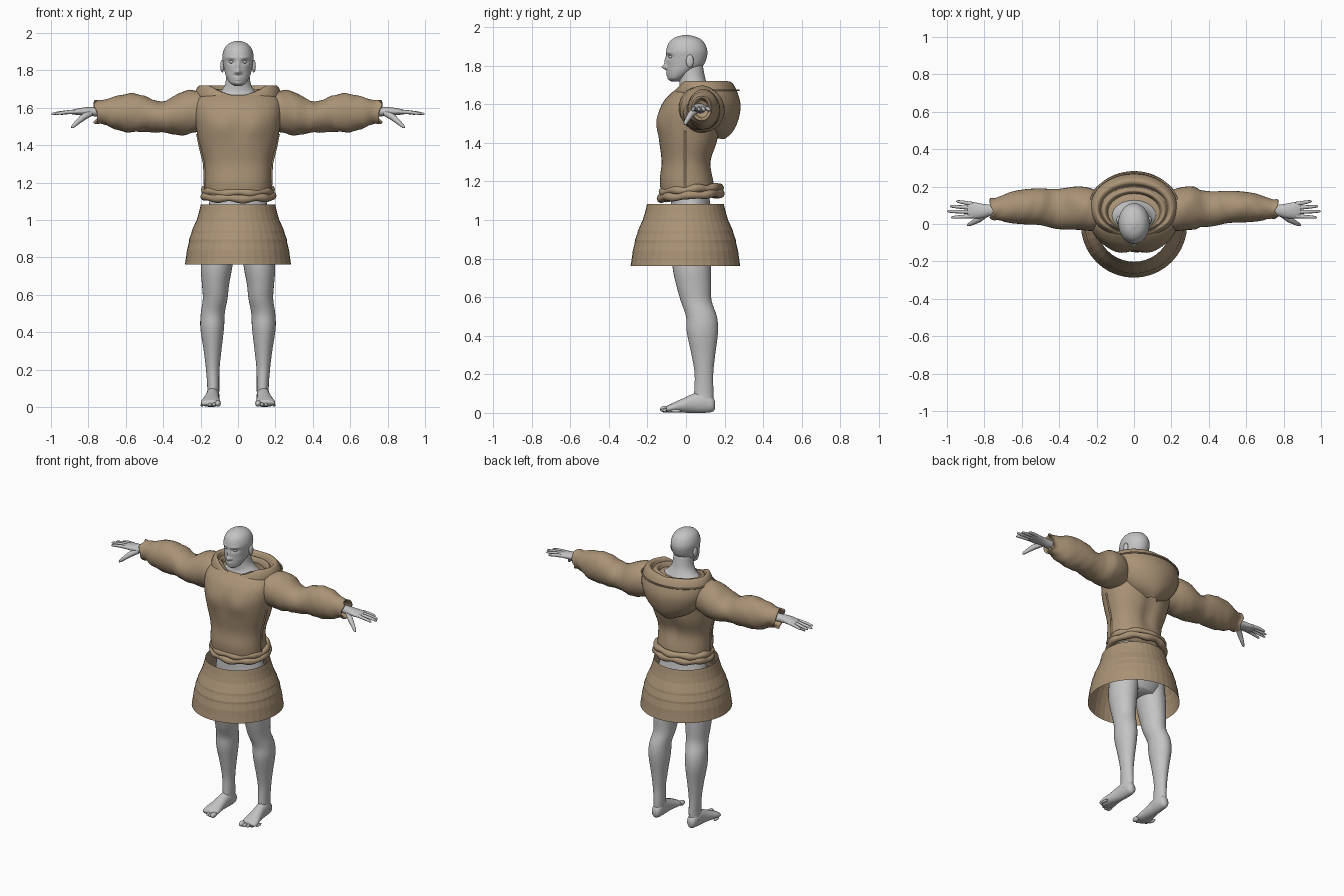
import bpy, bmesh, math
from mathutils import Vector

if "Cube" in bpy.data.objects:
    bpy.data.objects.remove(bpy.data.objects["Cube"])


def material(name, colour):
    mat = bpy.data.materials.new(name)
    mat.use_nodes = True
    mat.diffuse_color = (*colour, 1)
    mat.node_tree.nodes["Principled BSDF"].inputs["Base Color"].default_value = (*colour, 1)
    return mat


SKIN = material("pale grey skin", (0.55, 0.55, 0.55))
CLOTH = material("tan cloth", (0.40, 0.29, 0.18))


def finish(name, bm, mat, smooth=True):
    """Turn a bmesh into a named, shaded object."""
    bmesh.ops.recalc_face_normals(bm, faces=bm.faces)
    mesh = bpy.data.meshes.new(name)
    bm.to_mesh(mesh)
    bm.free()
    mesh.materials.append(mat)
    obj = bpy.data.objects.new(name, mesh)
    bpy.context.collection.objects.link(obj)
    for face in mesh.polygons:
        face.use_smooth = smooth
    return obj


def refine(rows, steps):
    """Catmull-Rom interpolation of the section table."""
    rows = [Vector(r) for r in rows]
    out = []
    for i in range(len(rows) - 1):
        b, c = rows[i], rows[i + 1]
        a, d = rows[max(i - 1, 0)], rows[min(i + 2, len(rows) - 1)]
        for k in range(steps):
            t = k / steps
            out.append(b + (c - a) * t / 2 + (a * 2 - b * 5 + c * 4 - d) * t * t / 2
                       + (b * 3 - a - c * 3 + d) * t ** 3 / 2)
    return out + [rows[-1]]


def loft(name, axis, rows, mat, sides=32, steps=4, power=1.0, deform=None,
         side=1, caps=True, smooth=True):
    """Skin elliptical sections (position, centre u, centre v, radius u, radius v)."""
    bm = bmesh.new()
    rings = []
    for pos, cu, cv, ru, rv in refine(rows, steps):
        ring = []
        for k in range(sides):
            a = math.tau * k / sides
            c, s = math.cos(a), math.sin(a)
            u = cu + ru * math.copysign(abs(c) ** power, c)
            v = cv + rv * math.copysign(abs(s) ** power, s)
            p = Vector({"x": (pos, u, v), "y": (u, pos, v), "z": (u, v, pos)}[axis])
            if deform:
                p = deform(p)
            p.x *= side
            ring.append(bm.verts.new(p))
        rings.append(ring)
    for low, high in zip(rings, rings[1:]):
        for k in range(sides):
            j = (k + 1) % sides
            bm.faces.new((low[k], low[j], high[j], high[k]))
    if caps:
        bm.faces.new(rings[0])
        bm.faces.new(rings[-1])
    return finish(name, bm, mat, smooth)


def tube(name, points, radii, mat, closed=False):
    """Round tube through points, one radius for each point."""
    curve = bpy.data.curves.new(name, "CURVE")
    curve.dimensions = "3D"
    curve.bevel_depth = 1
    curve.bevel_resolution = 3
    curve.use_fill_caps = True
    spline = curve.splines.new("POLY")
    spline.points.add(len(points) - 1)
    for point, co, r in zip(spline.points, points, radii):
        point.co = (*co, 1)
        point.radius = r
    spline.use_cyclic_u = closed
    helper = bpy.data.objects.new(name, curve)
    bpy.context.collection.objects.link(helper)
    bpy.context.view_layer.update()
    bm = bmesh.new()
    bm.from_mesh(helper.evaluated_get(bpy.context.evaluated_depsgraph_get()).to_mesh())
    bpy.data.objects.remove(helper)
    return finish(name, bm, mat)


def ball(name, centre, scale, mat):
    bm = bmesh.new()
    bmesh.ops.create_uvsphere(bm, u_segments=16, v_segments=10, radius=1)
    for v in bm.verts:
        v.co = Vector(centre) + v.co * Vector(scale)
    return finish(name, bm, mat)


# Head: face features pushed in and out of the front surface (x, z, width, height, depth)
FEATURES = [(0, 1.792, .013, .013, .024), (0, 1.82, .009, .025, .012),
            (.036, 1.846, .018, .011, -.012), (.036, 1.868, .026, .008, .005),
            (0, 1.762, .022, .005, .007), (0, 1.75, .018, .005, .007),
            (0, 1.73, .02, .01, .006), (.016, 1.79, .007, .008, .006)]


def face(p):
    if p.y < -.02:
        push = sum(d * math.exp(-((abs(p.x) - x) / w) ** 2 - ((p.z - z) / h) ** 2)
                   for x, z, w, h, d in FEATURES)
        p.y -= push * min(1, (-.02 - p.y) / .04)
    return p


loft("head", "z", [
    (1.718, 0, -.055, .02, .02), (1.735, 0, -.05, .045, .042), (1.77, 0, -.025, .064, .073),
    (1.80, 0, -.005, .073, .094), (1.84, 0, .003, .08, .104), (1.88, 0, .004, .083, .106),
    (1.92, 0, .003, .071, .09), (1.945, 0, .002, .047, .06), (1.958, 0, 0, .012, .016)],
    SKIN, sides=80, steps=8, deform=face)
loft("neck", "z", [
    (1.60, 0, .045, .14, .09), (1.66, 0, .045, .125, .085), (1.69, 0, .042, .092, .075),
    (1.73, 0, .033, .068, .068), (1.80, 0, .025, .06, .062)], SKIN)

# Hips hidden by the clothes
loft("hips", "z", [
    (.80, 0, .03, .13, .09), (.86, 0, .035, .17, .11), (.96, 0, .035, .175, .12),
    (1.06, 0, .025, .16, .105), (1.16, 0, .02, .14, .095)], SKIN)

# Hoodie body with chest relief
def chest(p):
    if p.y < 0:
        p.y -= .012 * math.exp(-((abs(p.x) - .09) / .06) ** 2 - ((p.z - 1.50) / .06) ** 2)
        p.y += .008 * math.exp(-(p.x / .03) ** 2 - ((p.z - 1.48) / .1) ** 2)
    else:
        p.y -= .018 * math.exp(-(p.x / .04) ** 2 - ((p.z - 1.34) / .13) ** 2)
    return p


loft("hoodie_body", "z", [
    (1.12, 0, .015, .175, .14), (1.20, 0, .005, .177, .141), (1.30, 0, .003, .18, .13),
    (1.40, 0, .012, .205, .152), (1.48, 0, .015, .222, .163), (1.55, 0, .022, .234, .166),
    (1.61, 0, .035, .236, .155), (1.65, 0, .045, .222, .13), (1.67, 0, .048, .19, .11)],
    CLOTH, sides=48, power=.88, deform=chest)

# Rolled hem: two lumpy rings
for name, height, grow, phase in (("hem_upper_roll", 1.158, 0, 0), ("hem_lower_roll", 1.127, .006, 2)):
    turns = [math.tau * k / 60 for k in range(60)]
    tube(name, [((.176 + grow) * math.cos(a), .025 + (.148 + grow) * math.sin(a),
                 height + .012 * math.sin(a) + .004 * math.sin(7 * a + phase)) for a in turns],
         [.021 + .003 * math.sin(9 * a + phase) for a in turns], CLOTH, closed=True)

# Hood hanging behind the neck, folding inward over its rim
def droop(p):
    p.z -= max(0, -.01 - p.y) + .006 * math.exp(-(p.x / .05) ** 2)
    return p


loft("hood", "z", [
    (1.425, 0, .14, .04, .06), (1.46, 0, .13, .12, .11), (1.52, 0, .125, .185, .145),
    (1.60, 0, .105, .228, .178), (1.67, 0, .09, .233, .175), (1.715, 0, .085, .212, .155),
    (1.715, 0, .08, .19, .135), (1.685, 0, .075, .178, .125), (1.70, 0, .07, .165, .115),
    (1.695, 0, .065, .15, .105), (1.645, 0, .06, .13, .095)],
    CLOTH, sides=48, deform=droop, caps=False)
tube("hood_back_seam", [(.236 * math.cos(a), .092 + .18 * math.sin(a), 1.672)
                        for a in [math.pi * k / 24 for k in range(25)]], [.005] * 25, CLOTH)

# Skirt: open faceted cone made of shallow tiers
loft("skirt", "z", [(z, 0, -.003, r, r) for z, r in (
    (1.083, .199), (1.04, .209), (1.00, .221), (.985, .228), (.945, .246), (.93, .249),
    (.895, .262), (.88, .263), (.84, .273), (.80, .278), (.762, .284))],
    CLOTH, sides=40, steps=1, caps=False, smooth=False)

for side, label, puff in ((1, "left", .88), (-1, "right", 1.0)):
    # Baggy sleeve with soft creases and a turned cuff
    def crease(p):
        bulge = .004 * math.sin(p.x * 62 + p.z * 25) * math.sin(p.y * 30 + p.x * 20)
        p.z += bulge
        if p.x > .7:
            p.x += .009 * math.sin(70 * p.y + 50 * p.z)
        p.y = .083 + (p.y - .083) * (puff if p.x > .35 else 1)
        return p

    loft(label + "_sleeve", "x", [
        (.14, .06, 1.575, .09, .085), (.22, .075, 1.58, .112, .11), (.30, .085, 1.57, .116, .116),
        (.41, .08, 1.55, .107, .082), (.50, .092, 1.568, .098, .097), (.58, .092, 1.573, .094, .103),
        (.66, .088, 1.574, .083, .088), (.73, .08, 1.578, .06, .06), (.76, .08, 1.578, .06, .066),
        (.755, .08, 1.578, .047, .05), (.70, .08, 1.578, .04, .04)],
        CLOTH, deform=crease, side=side)
    # Side seam
    tube(label + "_side_seam", [(side * x, -.005, z) for z, x in (
        (1.16, .176), (1.2, .178), (1.3, .181), (1.4, .206), (1.46, .218))], [.006] * 5, CLOTH)

    # Hand: palm, four fingers and a thumb
    loft(label + "_palm", "x", [
        (.70, .075, 1.578, .03, .026), (.77, .073, 1.58, .031, .025), (.81, .07, 1.581, .038, .023),
        (.86, .073, 1.579, .044, .017), (.89, .077, 1.577, .038, .011)],
        SKIN, sides=20, side=side)
    for finger, base, tip, reach in (("index", .042, .035, .978), ("middle", .064, .068, .998),
                                     ("ring", .086, .095, .984), ("little", .107, .122, .95)):
        joints = [Vector((side * (.865 + (reach - .865) * t), base + (tip - base) * t,
                          1.579 - .012 * t * t)) for t in (0, .35, .7, .93, 1)]
        tube(f"{label}_{finger}_finger", joints, [.0115, .0105, .009, .007, .003], SKIN)
    tube(label + "_thumb", [(side * x, y, z) for x, y, z in (
        (.79, .055, 1.572), (.83, .025, 1.548), (.86, .008, 1.522), (.883, -.004, 1.5),
        (.89, -.008, 1.494))], [.018, .017, .013, .009, .004], SKIN)

    # Ear and eye
    ball(label + "_ear", (side * .084, .02, 1.823), (.011, .02, .034), SKIN)
    ball(label + "_eye", (side * .035, -.078, 1.845), (.013, .013, .008), SKIN)

    # Leg
    loft(label + "_leg", "z", [
        (.05, .135, .09, .034, .05), (.10, .132, .092, .032, .05), (.20, .135, .093, .036, .048),
        (.30, .136, .09, .047, .061), (.42, .138, .085, .063, .081), (.50, .135, .08, .064, .08),
        (.58, .122, .053, .066, .08), (.66, .12, .04, .073, .09), (.76, .114, .03, .085, .1),
        (.90, .10, .03, .085, .1)], SKIN, side=side)
    # Foot and toes
    loft(label + "_foot", "y", [
        (.15, .133, .04, .014, .02), (.135, .133, .045, .029, .04), (.09, .134, .055, .035, .055),
        (.04, .137, .05, .036, .05), (-.02, .142, .037, .044, .036), (-.07, .146, .026, .053, .025),
        (-.10, .147, .02, .048, .016)], SKIN, sides=24, side=side)
    for toe in range(5):
        size = .017 if toe == 0 else .0125 - .001 * toe
        ball(f"{label}_toe_{toe + 1}", (side * (.108 + .021 * toe), -.108 + .007 * toe * toe / 2, size + .002),
             (size * .95, .028, size), SKIN)
